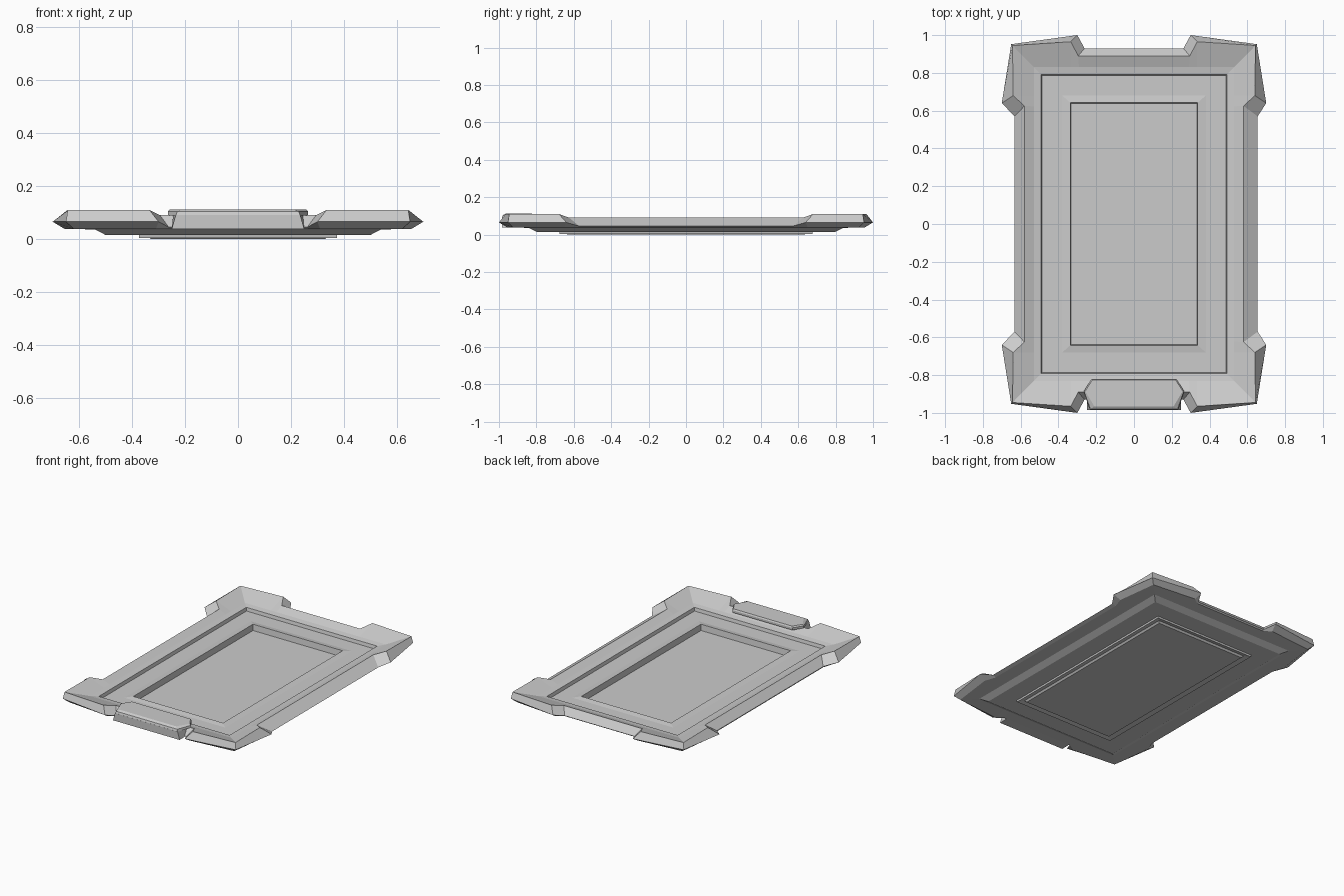
import bpy, bmesh

if "Cube" in bpy.data.objects:
    bpy.data.objects.remove(bpy.data.objects["Cube"])


def make_object(name, bm):
    bmesh.ops.recalc_face_normals(bm, faces=bm.faces[:])
    me = bpy.data.meshes.new(name)
    bm.to_mesh(me)
    bm.free()
    ob = bpy.data.objects.new(name, me)
    bpy.context.collection.objects.link(ob)
    return ob


def loft(name, loops):
    """Skin a stack of equal-length closed loops and cap both ends."""
    bm = bmesh.new()
    rings = [[bm.verts.new(p) for p in lp] for lp in loops]
    n = len(rings[0])
    for a, b in zip(rings, rings[1:]):
        for i in range(n):
            j = (i + 1) % n
            bm.faces.new((a[i], a[j], b[j], b[i]))
    bm.faces.new(rings[0])
    bm.faces.new(rings[-1])
    return make_object(name, bm)


def mirror4(quad):
    """Repeat a quadrant's points around all four quadrants."""
    out = []
    for sx, sy in ((1, 1), (-1, 1), (-1, -1), (1, -1)):
        pts = quad if sx * sy > 0 else quad[::-1]
        out += [(sx * x, sy * y, z) for x, y, z in pts]
    return out


def rect(a, b, z):
    return mirror4([(a, b * .75, z), (a, b * .82, z), (a, b, z),
                    (a * .63, b, z), (a * .55, b, z)])


# Outer frame levels: side bar end, corner block (3 points), end bar
top = mirror4([(.58, .625, .09), (.64, .68, .11), (.643, .945, .11),
               (.335, .965, .11), (.295, .89, .09)])
mid = mirror4([(.655, .57, .045), (.70, .64, .065), (.65, .952, .065),
               (.30, 1.0, .065), (.262, .93, .045)])
# left bar is slightly narrower
mid = [(-.632, y, z) if abs(x + .655) < .001 else (x, y, z) for x, y, z in mid]
bottom = mirror4([(.63, .575, .038), (.655, .65, .038), (.62, .925, .038),
                  (.31, .955, .038), (.265, .922, .038)])

# Whole tray: recessed panel, mouldings, frame, stepped underside
loft("tray_frame", [
    rect(.333, .637, .006), rect(.337, .642, .046), rect(.38, .68, .04),
    rect(.487, .787, .04), rect(.492, .792, .062), rect(.53, .83, .068),
    top, mid, bottom,
    rect(.54, .84, .036), rect(.50, .80, .015), rect(.375, .678, .015),
    rect(.373, .676, .004), rect(.34, .645, .011), rect(.33, .635, 0)])


def hexagon(xb, yb, xm, ym, xf, yf, z):
    half = [(xb, yb, z), (xm, ym, z), (xf, yf, z)]
    return half + [(-x, y, z) for x, y, z in half[::-1]]


# Front latch: lower block and overhanging lip
loft("front_latch_block", [
    hexagon(.22, -.85, .25, -.93, .25, -.985, .038),
    hexagon(.22, -.85, .245, -.90, .235, -.985, .09)])
loft("front_latch_lip", [
    hexagon(.225, -.82, .265, -.885, .235, -.985, .088),
    hexagon(.225, -.82, .265, -.885, .23, -.98, .103),
    hexagon(.22, -.825, .258, -.885, .21, -.965, .112)])
